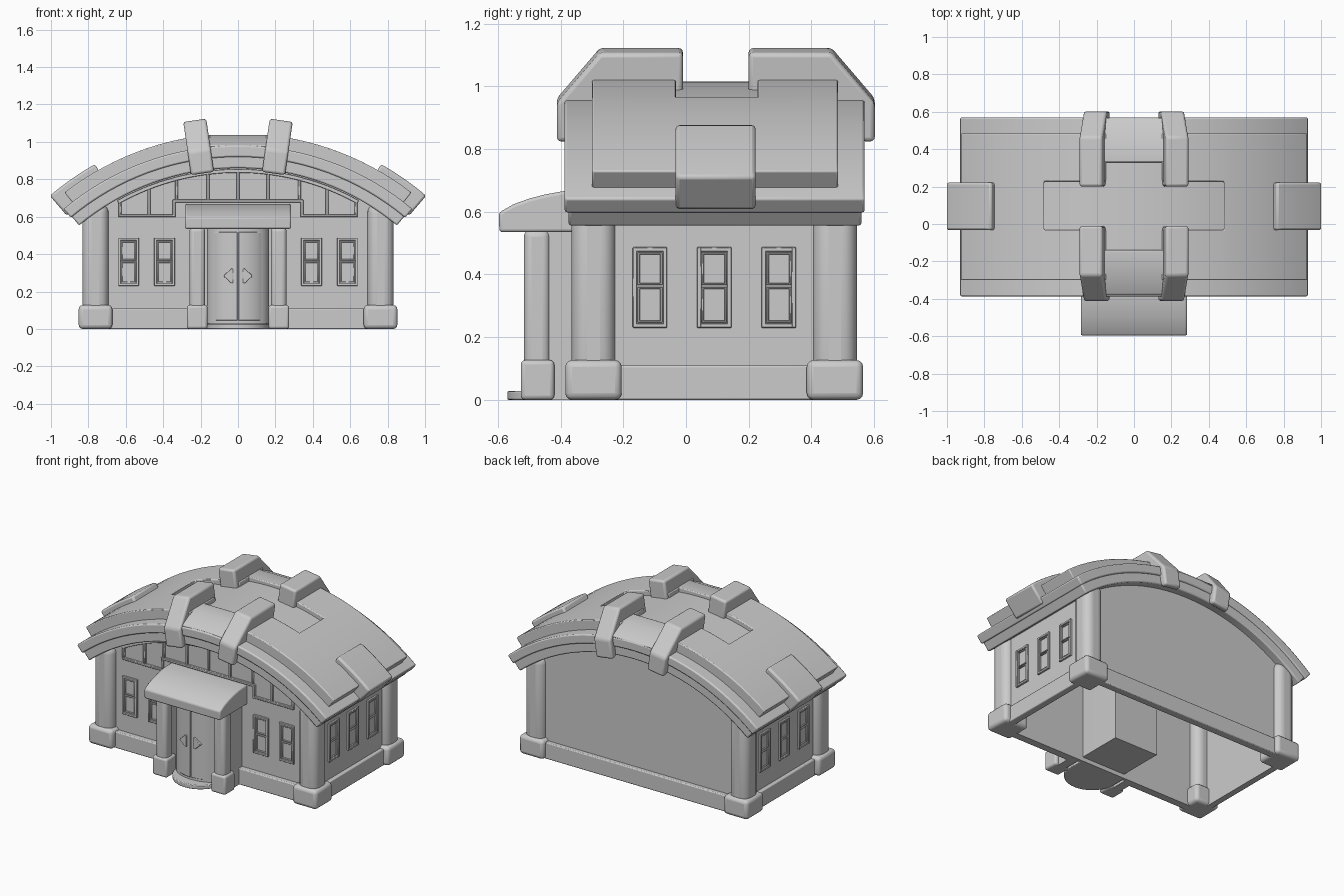
import bpy, bmesh
from math import sin, cos, radians, sqrt, pi

if "Cube" in bpy.data.objects:
    bpy.data.objects.remove(bpy.data.objects["Cube"])

CZ = -0.47   # height of the common centre of all roof arcs
MID = 0.095  # y of the building's middle plane


def finish(name, bm, bevel=0.0, segments=2):
    bmesh.ops.recalc_face_normals(bm, faces=bm.faces[:])
    me = bpy.data.meshes.new(name)
    bm.to_mesh(me)
    bm.free()
    ob = bpy.data.objects.new(name, me)
    bpy.context.collection.objects.link(ob)
    if bevel:
        m = ob.modifiers.new("bevel", 'BEVEL')
        m.width, m.segments, m.limit_method = bevel, segments, 'ANGLE'
        m.angle_limit = radians(35)
    return ob


def prism(name, pts, axis, lo, hi, bevel=0.0, segments=2):
    """Extrude a 2D outline along an axis from lo to hi."""
    place = {'x': lambda a, b, c: (c, a, b),
             'y': lambda a, b, c: (a, c, b),
             'z': lambda a, b, c: (a, b, c)}[axis]
    bm = bmesh.new()
    low = [bm.verts.new(place(a, b, lo)) for a, b in pts]
    top = [bm.verts.new(place(a, b, hi)) for a, b in pts]
    bm.faces.new(low)
    bm.faces.new(top)
    n = len(pts)
    for i in range(n):
        j = (i + 1) % n
        bm.faces.new((low[i], low[j], top[j], top[i]))
    return finish(name, bm, bevel, segments)


def boxes(name, items, bevel=0.0, segments=2):
    """One object made of boxes (x0, x1, y0, y1, z0, z1)."""
    bm = bmesh.new()
    for x0, x1, y0, y1, z0, z1 in items:
        vs = bmesh.ops.create_cube(bm, size=1)['verts']
        for v in vs:
            v.co.x = (x0 + x1) / 2 + v.co.x * (x1 - x0)
            v.co.y = (y0 + y1) / 2 + v.co.y * (y1 - y0)
            v.co.z = (z0 + z1) / 2 + v.co.z * (z1 - z0)
    return finish(name, bm, bevel, segments)


def polar(r, deg):
    return (r * sin(radians(deg)), CZ + r * cos(radians(deg)))


def arc(r, a0, a1, n):
    return [polar(r, a0 + (a1 - a0) * i / n) for i in range(n + 1)]


def roof_arc(name, r0, r1, a0, a1, y0, y1, bevel=0.008, n=32):
    return prism(name, arc(r1, a0, a1, n) + arc(r0, a1, a0, n), 'y', y0, y1, bevel)


def arch_z(x, r):
    return CZ + sqrt(r * r - x * x)


# Roof layers, from the eave trim up to the raised top slab
roof_arc("roof_trim", 1.33, 1.40, -39.7, 39.7, -0.375, 0.56)
roof_arc("roof_base", 1.39, 1.451, -40, 40, -0.387, 0.57)
roof_arc("roof_recess_floor", 1.44, 1.485, -20, 20, -0.20, 0.39, 0, 16)
slab = roof_arc("roof_top_slab", 1.44, 1.516, -37.7, 37.7, -0.30, 0.485, 0)

# Cross-shaped recess cut through the top slab
a, b, c, d = 0.48, 0.15, 0.13, 0.6
cross = [(a, -c), (a, c), (b, c), (b, d), (-b, d), (-b, c),
         (-a, c), (-a, -c), (-b, -c), (-b, -d), (b, -d), (b, -c)]
cutter = prism("recess_cutter", [(x, y + MID + 0.003) for x, y in cross], 'z', 0.8, 1.3)
cutter.hide_render = True
m = slab.modifiers.new("recess", 'BOOLEAN')
m.operation, m.object, m.solver = 'DIFFERENCE', cutter, 'EXACT'
bpy.context.view_layer.objects.active = slab
bpy.ops.object.modifier_apply(modifier="recess")
bpy.data.objects.remove(cutter)
m = slab.modifiers.new("bevel", 'BEVEL')
m.width, m.segments, m.limit_method, m.angle_limit = 0.006, 2, 'ANGLE', radians(35)

# Side tabs over the eaves
for s, side in ((1, "right"), (-1, "left")):
    roof_arc(f"eave_tab_{side}", 1.412, 1.552, s * 29.5, s * 40.4, -0.033, 0.222, 0.012, 8)

# Ridge clamps and the bridges between them, front and back
clamp = [(-0.412, 1.315), (-0.412, 1.44), (-0.275, 1.602), (-0.01, 1.602),
         (-0.01, 1.44), (-0.34, 1.40), (-0.37, 1.315)]
bridge = [(-0.378, 1.44), (-0.378, 1.452), (-0.26, 1.508), (-0.14, 1.508), (-0.14, 1.44)]
for f, end in ((1, "front"), (-1, "back")):
    flip = lambda y: MID + f * (y - MID)
    for s, side in ((1, "right"), (-1, "left")):
        ob = prism(f"ridge_clamp_{end}_{side}", [(flip(y), r) for y, r in clamp],
                   'x', -0.062, 0.062, 0.014, 3)
        ob.location.z = CZ
        ob.rotation_euler.y = s * radians(8.3)
    ob = prism(f"ridge_bridge_{end}", [(flip(y), CZ + r) for y, r in bridge],
               'x', -0.17, 0.17, 0.006)

# Walls: arched front and back, straight sides, open below
half = 0.78
ang = 35.2
gable = [(half, 0.0)] + [(x, z) for x, z in arc(1.355, ang, -ang, 24)] + [(-half, 0.0)]
prism("front_wall", gable, 'y', -0.31, -0.29)
prism("back_wall", gable, 'y', 0.485, 0.505)
boxes("side_walls", [(s * half - 0.01, s * half + 0.01, -0.30, 0.495, 0, 0.63) for s in (1, -1)])
boxes("wall_base", [(-0.72, -0.2, -0.345, -0.30, 0, 0.11), (0.2, 0.72, -0.345, -0.30, 0, 0.11),
                    (-0.72, 0.72, 0.495, 0.535, 0, 0.11),
                    (half, half + 0.035, -0.25, 0.44, 0, 0.11),
                    (-half - 0.035, -half, -0.25, 0.44, 0, 0.11)], 0.006)

# Corner columns on rounded blocks
for s, side in ((1, "right"), (-1, "left")):
    for y, end in ((-0.295, "front"), (0.475, "back")):
        x = s * 0.762
        boxes(f"corner_column_{end}_{side}",
              [(x - 0.07, x + 0.07, y - 0.07, y + 0.07, 0.05, 0.67)], 0.05, 5)
        boxes(f"corner_block_{end}_{side}",
              [(x - 0.09, x + 0.09, y - 0.09, y + 0.09, 0, 0.127)], 0.022, 3)


def window(name, u, place):
    """Two-sash window; place maps (u0, u1, d0, d1, z0, z1) onto a wall."""
    w, z0, z1, t = 0.055, 0.23, 0.487, 0.014
    frame = [(u - w, u - w + t, -.005, .013, z0, z1), (u + w - t, u + w, -.005, .013, z0, z1),
             (u - w, u + w, -.005, .0125, z0, z0 + t), (u - w, u + w, -.005, .0125, z1 - t, z1)]
    mid = 0.363
    for lo, hi in ((z0 + t, mid), (mid, z1 - t)):
        p = 0.036
        frame += [(u - p - .004, u - p + .004, -.005, .008, lo + .003, hi - .003),
                  (u + p - .004, u + p + .004, -.005, .008, lo + .003, hi - .003),
                  (u - p, u + p, -.005, .008, lo + .003, lo + .01),
                  (u - p, u + p, -.005, .008, hi - .01, hi - .003)]
    boxes(name, [place(*q) for q in frame], 0.002, 1)


for i, x in enumerate((-0.585, -0.393, 0.393, 0.585)):
    window(f"front_window_{i}", x,
           lambda a, b, c, d, e, f: (a, b, -0.31 - d, -0.31 - c, e, f))
for i, y in enumerate((-0.115, 0.09, 0.296)):
    window(f"right_window_{i}", y,
           lambda a, b, c, d, e, f: (half + 0.01 + c, half + 0.01 + d, a, b, e, f))
    window(f"left_window_{i}", y,
           lambda a, b, c, d, e, f: (-half - 0.01 - d, -half - 0.01 - c, a, b, e, f))

# Arched transom window above the entrance
roof_arc("transom_arch", 1.305, 1.325, -29.2, 29.2, -0.325, -0.30, 0.003)
bars = [(-0.345, 0.345, -0.325, -0.30, 0.675, 0.692)]
for s in (1, -1):
    bars.append((min(s * .335, s * .64), max(s * .335, s * .64), -0.325, -0.30, 0.598, 0.613))
    bars.append((s * .342 - .008, s * .342 + .008, -0.326, -0.30, 0.598, 0.692))
    for x, lo in ((0.632, 0.6), (0.475, 0.6), (0.33, 0.68), (0.16, 0.68)):
        bars.append((s * x - .008, s * x + .008, -0.323, -0.30, lo, arch_z(x, 1.31)))
bars.append((-0.008, 0.008, -0.323, -0.30, 0.68, arch_z(0, 1.31)))
boxes("transom_bars", bars, 0.003, 1)

# Curved canopy over the entrance
canopy = [(-0.595, 0.535), (-0.597, 0.597), (-0.55, 0.624), (-0.50, 0.642),
          (-0.45, 0.655), (-0.39, 0.666), (-0.30, 0.668), (-0.30, 0.535)]
prism("porch_canopy", canopy, 'x', -0.284, 0.284, 0.01, 3)

# Porch posts, their blocks and the side walls behind them
for s, side in ((1, "right"), (-1, "left")):
    x = s * 0.218
    boxes(f"porch_post_{side}", [(x - .042, x + .042, -0.517, -0.433, 0.05, 0.545)], 0.025, 4)
    boxes(f"porch_block_{side}", [(x - .055, x + .055, -0.527, -0.42, 0, 0.127)], 0.014, 3)
    boxes(f"porch_side_{side}", [(x - .03, x + .03, -0.45, -0.30, 0, 0.54)])


def bow(rx, ry, back):
    """Half-ellipse outline bulging to the front, closed at y = back."""
    pts = [(rx * cos(pi + pi * i / 24), -0.40 + ry * sin(pi + pi * i / 24)) for i in range(25)]
    return pts + [(rx, back), (-rx, back)]


# Bowed entrance with step, head trim, door leaves and handles
prism("door_step", bow(0.172, 0.17, -0.30), 'z', 0, 0.028, 0.005)
prism("door_body", bow(0.165, 0.10, 0.02), 'z', 0.028, 0.54)
for s, side in ((1, "right"), (-1, "left")):
    leaf = [(s * 0.156 * sin(radians(4 * i + 1)), -0.40 - 0.108 * cos(radians(4 * i + 1)))
            for i in range(21)]
    prism(f"door_leaf_{side}", leaf + [(s * 0.15, -0.38), (s * 0.003, -0.38)],
          'z', 0.045, 0.517, 0.003)
    prism(f"door_handle_{side}", [(s * 0.026, 0.245), (s * 0.038, 0.245), (s * 0.078, 0.283),
                                  (s * 0.038, 0.322), (s * 0.026, 0.322)],
          'y', -0.514, -0.48, 0.003)

# Smooth curved surfaces, keep hard edges
bpy.ops.object.select_all(action='SELECT')
bpy.context.view_layer.objects.active = slab
bpy.ops.object.shade_smooth_by_angle(angle=radians(35))
